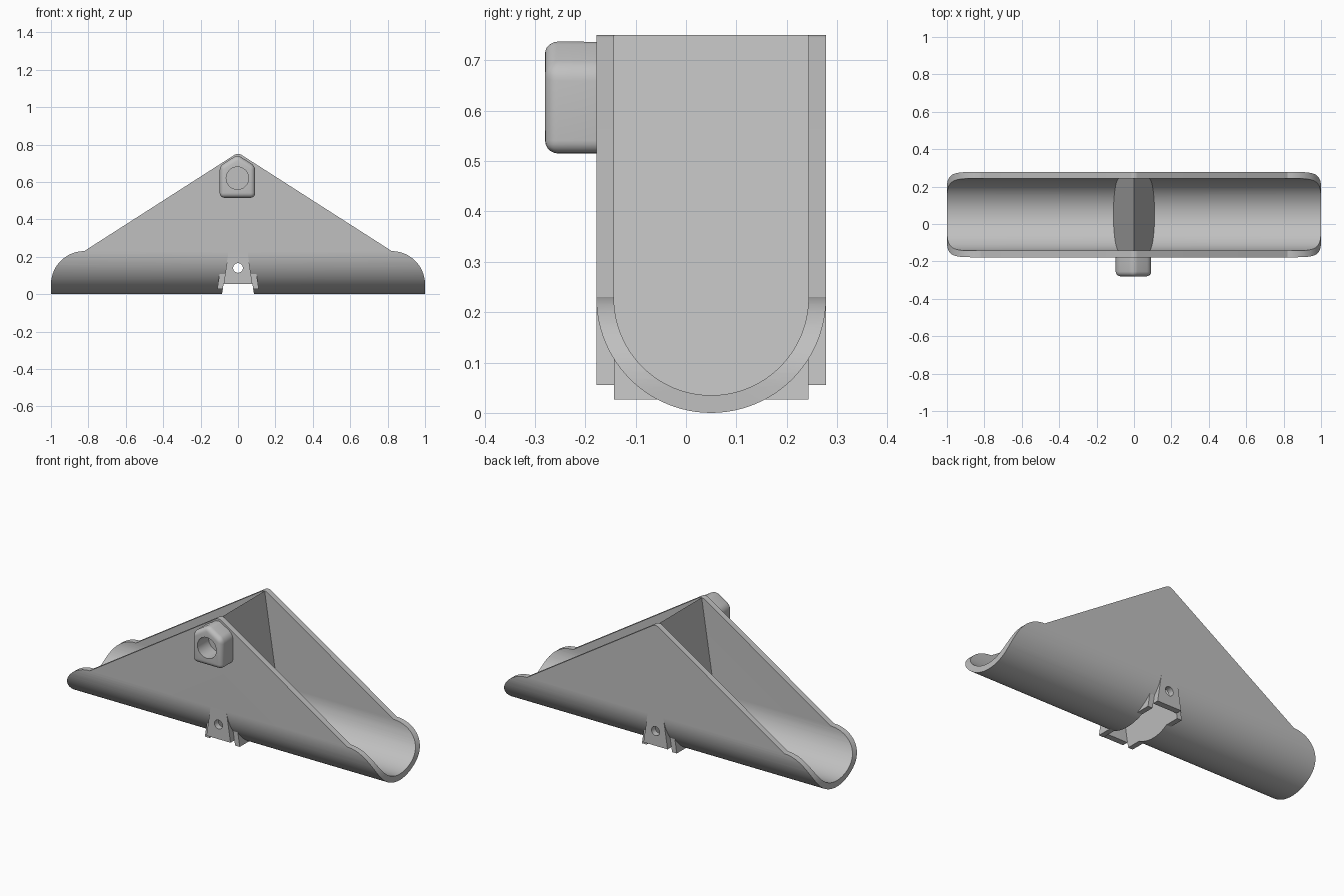
import bpy
import bmesh
from math import sin, cos, pi, radians

if "Cube" in bpy.data.objects:
    bpy.data.objects.remove(bpy.data.objects["Cube"], do_unlink=True)

grey = bpy.data.materials.new("plain grey")
grey.use_nodes = True
COLOUR = (0.53, 0.53, 0.53, 1)
grey.diffuse_color = COLOUR
grey.node_tree.nodes["Principled BSDF"].inputs["Base Color"].default_value = COLOUR

MID_Y = 0.05              # centre line of the trough
R_OUT, R_IN = 0.228, 0.193
PEAK = 0.75
SLOPE = 0.154             # sideways lean of the divider panels
Y_FRONT, Y_BACK = MID_Y - R_OUT, MID_Y + R_OUT


def arc(cx, cy, r, a0, a1, n):
    return [(cx + r * cos(a0 + (a1 - a0) * i / n),
             cy + r * sin(a0 + (a1 - a0) * i / n)) for i in range(n + 1)]


def prism(name, outline, start, end, axis="y", bevel=0):
    """Extrude a closed outline along x (y,z points) or y (x,z points)."""
    bm = bmesh.new()

    def place(p, t):
        return (t, p[0], p[1]) if axis == "x" else (p[0], t, p[1])

    a = [bm.verts.new(place(p, start)) for p in outline]
    b = [bm.verts.new(place(p, end)) for p in outline]
    bm.faces.new(a)
    bm.faces.new(b[::-1])
    n = len(a)
    for i in range(n):
        j = (i + 1) % n
        bm.faces.new((a[j], a[i], b[i], b[j]))
    bmesh.ops.recalc_face_normals(bm, faces=bm.faces[:])
    if bevel:
        # round everything except the edges lying against the wall
        edges = [e for e in bm.edges if not all(v in b for v in e.verts)]
        bmesh.ops.bevel(bm, geom=edges, offset=bevel, segments=5,
                        profile=0.5, affect="EDGES", clamp_overlap=True)
    mesh = bpy.data.meshes.new(name)
    bm.to_mesh(mesh)
    bm.free()
    mesh.materials.append(grey)
    obj = bpy.data.objects.new(name, mesh)
    bpy.context.collection.objects.link(obj)
    return obj


def activate(obj):
    bpy.ops.object.select_all(action="DESELECT")
    obj.select_set(True)
    bpy.context.view_layer.objects.active = obj


def combine(obj, cutter, operation="DIFFERENCE"):
    mod = obj.modifiers.new("cut", "BOOLEAN")
    mod.operation = operation
    mod.solver = "EXACT"
    mod.object = cutter
    activate(obj)
    bpy.ops.object.modifier_apply(modifier=mod.name)
    bpy.data.objects.remove(cutter, do_unlink=True)


def smooth(obj):
    activate(obj)
    bpy.ops.object.shade_smooth_by_angle(angle=radians(30))


def half_width(z, inset=0.0):
    return (PEAK - z) * SLOPE - inset


def taper(z0, z1, inset):
    """Tapered cross-section between the two divider panels."""
    w0, w1 = half_width(z0, inset), half_width(z1, inset)
    return [(-w0, z0), (w0, z0), (w1, z1), (-w1, z1)]


WALL = 0.03               # divider panel thickness

# Trough: U-shaped section along x
u_shape = [(Y_FRONT, 1)] + arc(MID_Y, R_OUT, R_OUT, pi, 2 * pi, 48) + [(Y_BACK, 1)]
u_shape += [(MID_Y + R_IN, 1)] + arc(MID_Y, R_OUT, R_IN, 2 * pi, pi, 48) + [(MID_Y - R_IN, 1)]
trough = prism("trough", u_shape, -1.1, 1.1, axis="x")

# Gable silhouette with rounded end lobes and a softened peak
right_half = [(1, -0.1)] + arc(0.822, 0.052, 0.178, 0, pi / 2, 20)
right_half += [(0.81, 0.238)] + arc(0, PEAK - 0.035, 0.035, radians(57), pi / 2, 5)
left_half = [(-x, z) for x, z in right_half[-2::-1]]
combine(trough, prism("gable_cutter", right_half + left_half, -0.5, 0.6), "INTERSECT")

# Notch under the middle of the trough
combine(trough, prism("notch_cutter", taper(-0.1, R_OUT, WALL), -0.5, 0.6))
smooth(trough)

# Hollow wedge divider: two leaning panels meeting at the ridge
foot = 0.027
w = half_width(foot)
inner_top = PEAK - WALL / SLOPE
prism("divider", [(-w, foot), (0, PEAK), (w, foot), (w - WALL, foot),
                  (0, inner_top), (WALL - w, foot)],
      MID_Y - R_IN, MID_Y + R_IN)

# Flat mounting tabs with a pin hole, front and back
for name, y0, y1 in (("front_tab", Y_FRONT, MID_Y - R_IN),
                     ("back_tab", MID_Y + R_IN, Y_BACK)):
    tab = prism(name, taper(0.055, R_OUT, WALL), y0, y1)
    pin = arc(0, 0.14, 0.026, 0, 2 * pi, 32)[:-1]
    combine(tab, prism("pin_cutter", pin, y0 - 0.1, y1 + 0.1))
    smooth(tab)

# Rounded house-shaped socket on the front wall
house = [(-0.098, 0.515), (0.092, 0.515), (0.092, 0.685), (-0.003, 0.745), (-0.098, 0.685)]
socket = prism("front_socket", house, -0.28, Y_FRONT, bevel=0.026)
bore = arc(-0.003, 0.62, 0.06, 0, 2 * pi, 48)[:-1]
combine(socket, prism("bore_cutter", bore, -0.4, Y_FRONT + 0.1))
smooth(socket)
